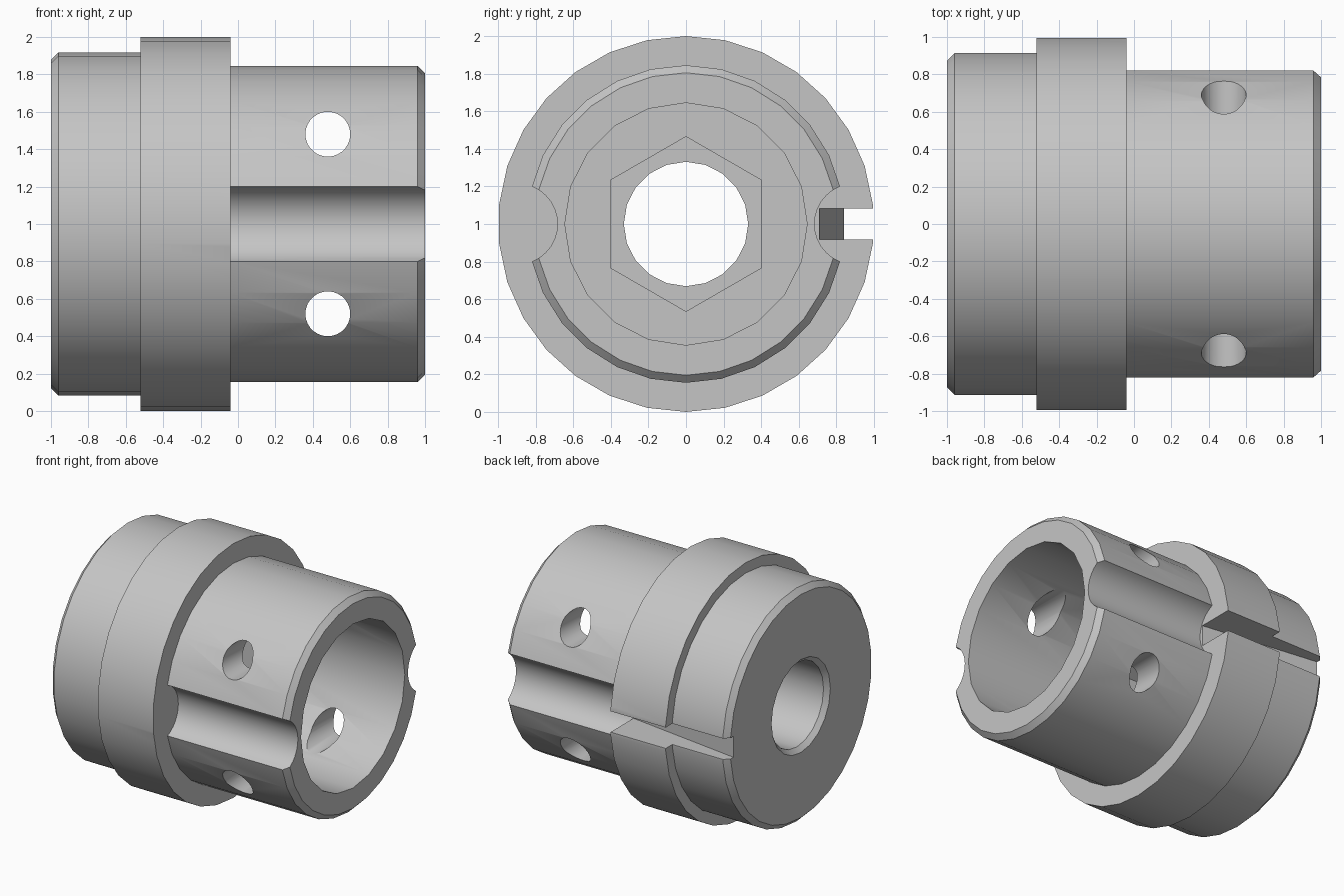
import bpy, bmesh
from math import sin, cos, tau, pi
from mathutils import Matrix, Vector

if "Cube" in bpy.data.objects:
    bpy.data.objects.remove(bpy.data.objects["Cube"], do_unlink=True)

AXIS_Z = 1.0  # height of the turning axis

steel = bpy.data.materials.new("plain_grey")
steel.use_nodes = True
GREY = (0.56, 0.56, 0.56, 1)
steel.diffuse_color = GREY
steel.node_tree.nodes["Principled BSDF"].inputs["Base Color"].default_value = GREY


def finish(name, bm):
    bmesh.ops.recalc_face_normals(bm, faces=bm.faces)
    mesh = bpy.data.meshes.new(name)
    bm.to_mesh(mesh)
    bm.free()
    mesh.materials.append(steel)
    obj = bpy.data.objects.new(name, mesh)
    bpy.context.collection.objects.link(obj)
    return obj


def turned(name, profile, sides, y=0.0):
    """Closed solid turned about the x direction from (x, radius) pairs."""
    bm = bmesh.new()
    rings = [[bm.verts.new((x, y + r * sin(tau * i / sides), AXIS_Z + r * cos(tau * i / sides)))
              for i in range(sides)] for x, r in profile]
    for a, b in zip(rings, rings[1:]):
        for i in range(sides):
            j = (i + 1) % sides
            bm.faces.new((a[i], a[j], b[j], b[i]))
    bm.faces.new(rings[0])
    bm.faces.new(rings[-1])
    return finish(name, bm)


def cross_hole(name, x, z, radius):
    """Drill running front to back."""
    bm = bmesh.new()
    bmesh.ops.create_cone(bm, cap_ends=True, segments=28, radius1=radius, radius2=radius, depth=3,
                          matrix=Matrix.Translation((x, 0, z)) @ Matrix.Rotation(pi / 2, 4, 'X'))
    return finish(name, bm)


def ramp_slot(name, half):
    """Keyway whose floor rises towards the plain end."""
    slope = (0.84 - 0.71) / 0.96
    x0, x1 = -1.2, 0.0
    floor = lambda x: 0.71 - (x + 0.04) * slope
    outline = [(x0, floor(x0)), (x1, floor(x1)), (x1, 1.3), (x0, 1.3)]
    bm = bmesh.new()
    base = bm.faces.new([bm.verts.new((x, y, AXIS_Z - half)) for x, y in outline])
    grown = bmesh.ops.extrude_face_region(bm, geom=[base])["geom"]
    bmesh.ops.translate(bm, vec=Vector((0, 0, 2 * half)),
                        verts=[v for v in grown if isinstance(v, bmesh.types.BMVert)])
    return finish(name, bm)


def combine(target, tool, operation):
    tool.hide_render = True
    mod = target.modifiers.new(tool.name, 'BOOLEAN')
    mod.operation, mod.solver, mod.object = operation, 'EXACT', tool
    bpy.context.view_layer.objects.active = target
    bpy.ops.object.modifier_apply(modifier=mod.name)
    bpy.data.objects.remove(tool, do_unlink=True)


# Outer body: socket barrel, flange and chamfered hub
body = turned("coupling_body", [(-0.4, 0.845), (0.96, 0.845), (1, 0.805)], 28)
combine(body, turned("hub", [(-1, 0.878), (-0.96, 0.918), (-0.2, 0.918)], 30), 'UNION')
combine(body, turned("flange", [(-0.52, 1), (-0.04, 1)], 30), 'UNION')

# Side grooves, stopped by the flange
for side in (-1, 1):
    combine(body, turned("groove_cutter", [(-0.04, 0.215), (1.2, 0.215)], 32, side * 0.899), 'DIFFERENCE')

# Socket, hexagonal recess and chamfered bore
combine(body, turned("socket_cutter", [(-0.04, 0.645), (1.2, 0.645)], 20), 'DIFFERENCE')
combine(body, turned("hex_cutter", [(-0.5, 0.465), (0.1, 0.465)], 6), 'DIFFERENCE')
combine(body, turned("bore_cutter", [(-1.04, 0.405), (-0.965, 0.331), (-0.2, 0.331)], 20), 'DIFFERENCE')

# Cross holes through the barrel and the keyway at the back
for offset in (-0.48, 0.48):
    combine(body, cross_hole("hole_cutter", 0.48, AXIS_Z + offset, 0.12), 'DIFFERENCE')
combine(body, ramp_slot("keyway_cutter", 0.082), 'DIFFERENCE')

# Smooth walls with crisp edges
bpy.ops.object.select_all(action='DESELECT')
body.select_set(True)
bpy.context.view_layer.objects.active = body
bpy.ops.object.shade_smooth_by_angle(angle=pi / 6)
